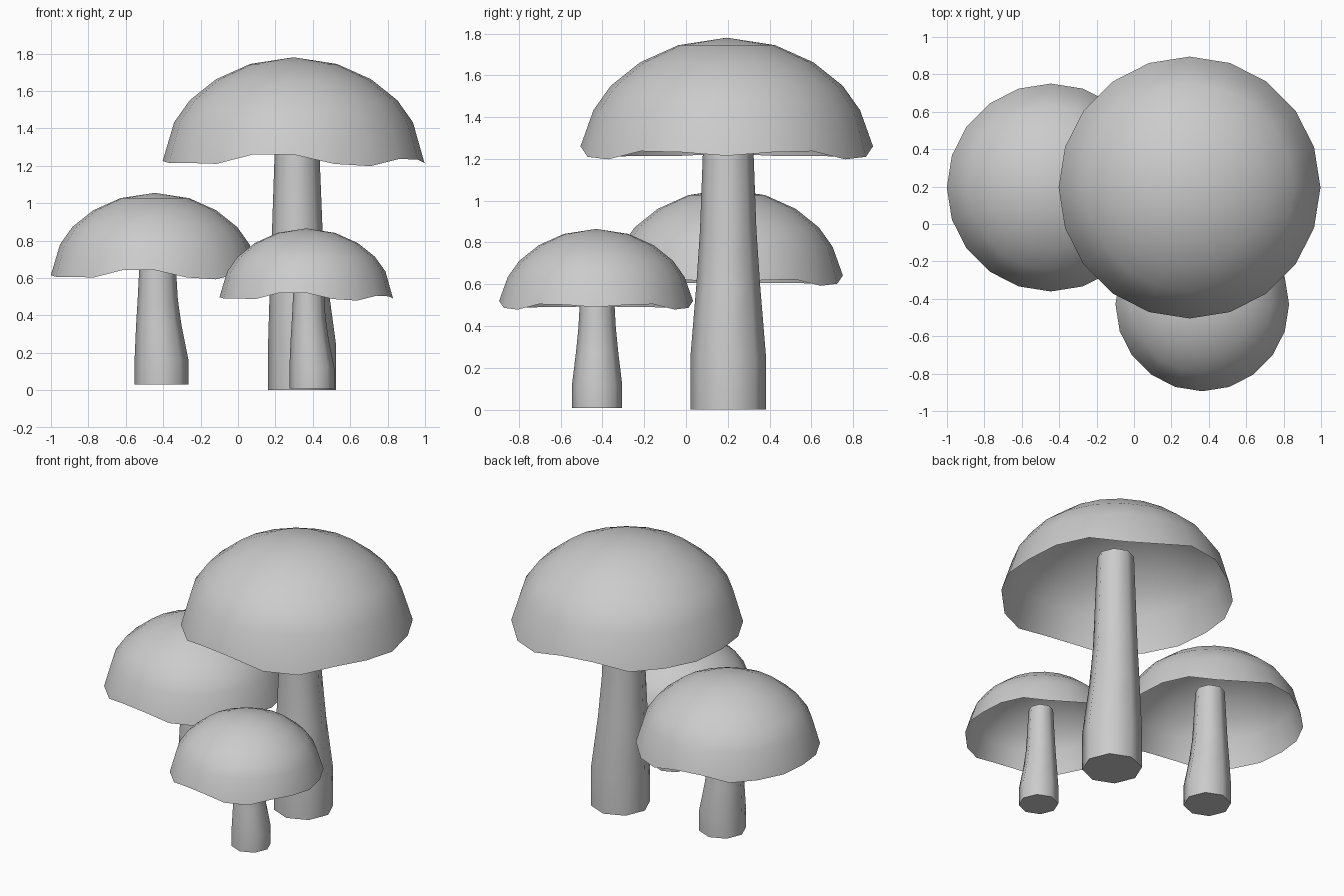
import bpy, bmesh
from math import cos, sin, tau, radians

if "Cube" in bpy.data.objects:
    bpy.data.objects.remove(bpy.data.objects["Cube"])

# dome profile: (radius, height below the apex) for the largest cap
DOME = [(0.232, 0.036), (0.415, 0.118), (0.555, 0.23), (0.638, 0.347)]
# wavy rim: drop below the apex every 18 degrees from +x to -x, mirrored in y
RIM = [0.565, 0.548, 0.543, 0.582, 0.57, 0.52, 0.52, 0.57, 0.565, 0.565, 0.555]
# stem profile: (fraction of length, radius, x shift from cap axis)
STEM = [(0, 0.181, 0.045), (0.17, 0.181, 0.045), (0.40, 0.153, 0.027),
        (0.58, 0.135, 0.02), (1, 0.112, 0.018)]


def bridge(bm, a, b):
    n = len(a)
    for i in range(n):
        j = (i + 1) % n
        bm.faces.new((a[i], a[j], b[j], b[i]))


def finish(bm, name, angle):
    bmesh.ops.recalc_face_normals(bm, faces=bm.faces[:])
    mesh = bpy.data.meshes.new(name)
    bm.to_mesh(mesh)
    bm.free()
    ob = bpy.data.objects.new(name, mesh)
    bpy.context.collection.objects.link(ob)
    bpy.ops.object.select_all(action='DESELECT')
    bpy.context.view_layer.objects.active = ob
    ob.select_set(True)
    bpy.ops.object.shade_smooth_by_angle(angle=radians(angle))


def make_cap(name, x, y, top, s):
    # open 20-sided dome with an uneven rim
    n = 20
    bm = bmesh.new()
    apex = bm.verts.new((x, y, top))
    rings = []
    for r, d in DOME:
        rings.append([bm.verts.new((x + s * r * cos(tau * i / n),
                                    y + s * r * sin(tau * i / n), top - s * d)) for i in range(n)])
    rings.append([bm.verts.new((x + s * 0.7 * cos(tau * i / n), y + s * 0.7 * sin(tau * i / n),
                                top - s * RIM[min(i, n - i)])) for i in range(n)])
    for i in range(n):
        bm.faces.new((apex, rings[0][i], rings[0][(i + 1) % n]))
    for a, b in zip(rings, rings[1:]):
        bridge(bm, b, a)
    finish(bm, name, 60)


def make_stem(name, x, y, z0, z1, s):
    # closed octagonal stem, thicker at the foot
    bm = bmesh.new()
    rings = []
    for t, r, dx in STEM:
        rings.append([bm.verts.new((x + s * (dx + r * cos(tau * i / 8)),
                                    y + s * (0.007 + r * sin(tau * i / 8)),
                                    z0 + t * (z1 - z0))) for i in range(8)])
    for a, b in zip(rings, rings[1:]):
        bridge(bm, a, b)
    bm.faces.new(rings[0][::-1])
    bm.faces.new(rings[-1])
    finish(bm, name, 50)


# size, axis x, axis y, cap top, foot, stem top, scale
for size, x, y, top, foot, stem_top, s in [
        ("large", 0.297, 0.195, 1.78, 0.0, 1.48, 1.0),
        ("medium", -0.445, 0.195, 1.055, 0.03, 0.82, 0.794),
        ("small", 0.365, -0.43, 0.865, 0.008, 0.67, 0.663)]:
    make_cap(size + "_mushroom_cap", x, y, top, s)
    make_stem(size + "_mushroom_stem", x, y, foot, stem_top, s)
